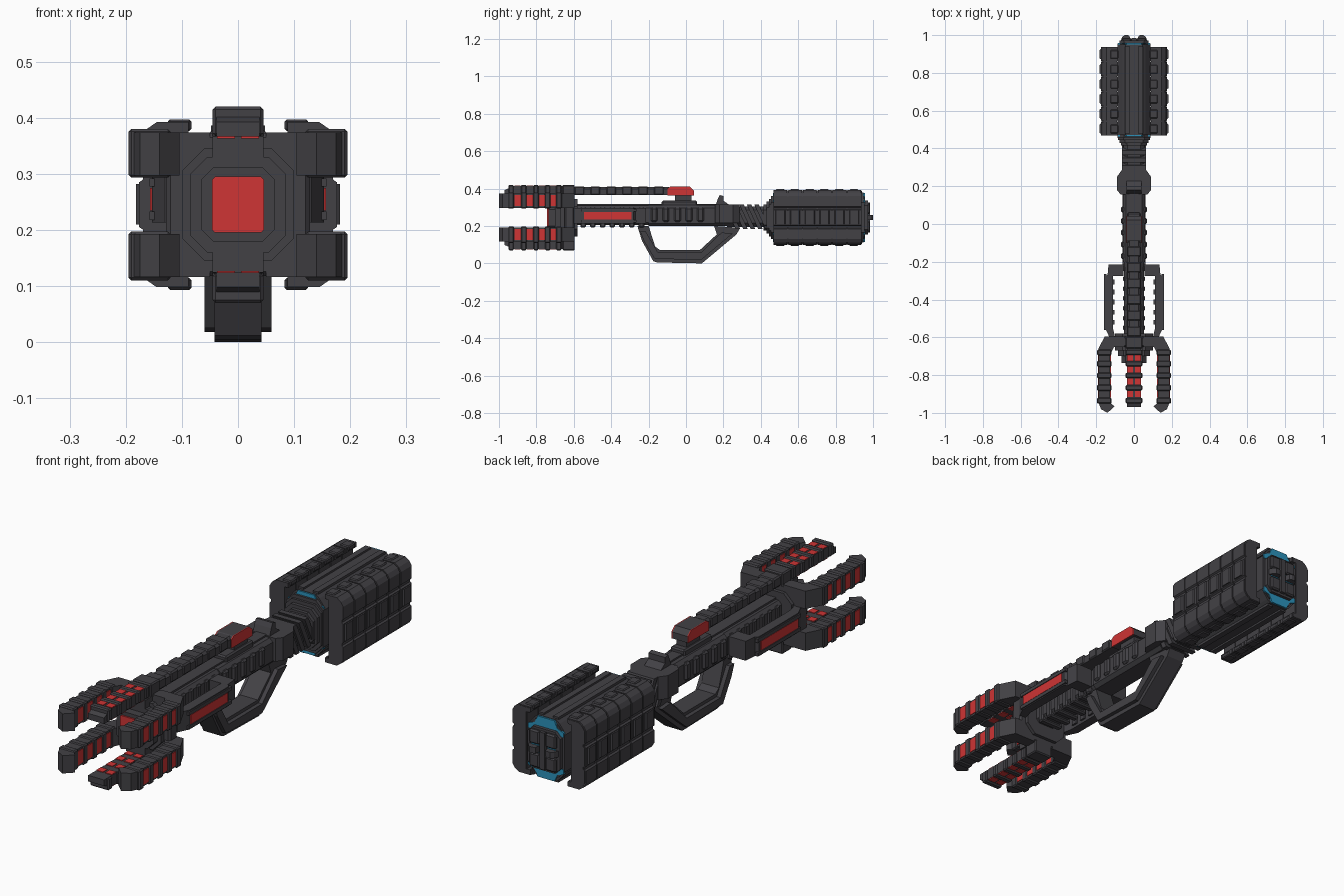
import bpy, bmesh, math

def mat(name, c):
    m = bpy.data.materials.new(name)
    m.diffuse_color = (*c, 1)
    return m

GREY = mat("gunmetal grey", (0.055, 0.053, 0.060))
RED = mat("signal red", (0.62, 0.035, 0.035))
CYAN = mat("glow cyan", (0.025, 0.29, 0.50))
ZC = 0.245  # height of the long axis


def prism(name, pts, axis, a, b, m=GREY, sx=1, flip=False):
    """Extrude a 2D profile along an axis; sx mirrors x, flip mirrors about the long axis."""
    bm = bmesh.new()
    def put(p, t):
        x, y, z = {'x': (t, p[0], p[1]), 'y': (p[0], t, p[1]), 'z': (p[0], p[1], t)}[axis]
        return bm.verts.new((x * sx, y, 2 * ZC - z if flip else z))
    lo = [put(p, a) for p in pts]
    hi = [put(p, b) for p in pts]
    n = len(pts)
    bm.faces.new(lo)
    bm.faces.new(hi)
    for i in range(n):
        bm.faces.new((lo[i], lo[(i + 1) % n], hi[(i + 1) % n], hi[i]))
    bmesh.ops.recalc_face_normals(bm, faces=bm.faces)
    me = bpy.data.meshes.new(name)
    bm.to_mesh(me)
    bm.free()
    me.materials.append(m)
    ob = bpy.data.objects.new(name, me)
    bpy.context.collection.objects.link(ob)
    return ob


def box(name, x0, x1, y0, y1, z0, z1, m=GREY, sx=1, flip=False, bevel=0):
    ob = prism(name, [(x0, y0), (x1, y0), (x1, y1), (x0, y1)], 'z', z0, z1, m, sx, flip)
    if bevel:
        mod = ob.modifiers.new("chamfer", 'BEVEL')
        mod.width, mod.segments = bevel, 1
    return ob


def octagon(rx, rz, c):
    q = [(rx, rz - c), (rx - c, rz), (c - rx, rz), (-rx, rz - c),
         (-rx, c - rz), (c - rx, -rz), (rx - c, -rz), (rx, c - rz)]
    return [(x, z + ZC) for x, z in q]


# ---- front hub and octagonal muzzle
box("hub_plate", -.128, .128, -.65, -.595, .118, .373, bevel=.008)
prism("hub_core", octagon(.10, .10, .04), 'y', -.67, -.58)
prism("muzzle_outer", octagon(.085, .085, .03), 'y', -.70, -.64)
prism("muzzle_inner", octagon(.066, .066, .022), 'y', -.735, -.69)
prism("muzzle_lens", octagon(.046, .05, .005), 'y', -.742, -.734, RED)

# ---- side claws, two on each side
STRIPES = (-.90, -.835, -.77, -.71)
RIBS = (-.935, -.867, -.802, -.74, -.68)
claw = [(.05, -.595), (.155, -.595), (.188, -.66), (.188, -.945), (.175, -.98), (.14, -1),
        (.104, -.965), (.126, -.945), (.126, -.69), (.105, -.65), (.05, -.65)]
for sx in (1, -1):
    for flip in (False, True):
        prism("side_claw", claw, 'z', .297, .374, GREY, sx, flip)
        for y in RIBS:
            box("claw_rib", .12, .195, y - .016, y + .016, .293, .380, GREY, sx, flip, .005)
        for y in STRIPES:
            for x in (.187, .123):
                box("claw_light", x, x + .004, y - .018, y + .018, .306, .366, RED, sx, flip)

# ---- centre claws, above and below
centre = [(-.595, .36), (-.595, .413), (-.92, .413), (-.97, .392), (-.97, .366), (-.70, .366)]
for flip in (False, True):
    prism("centre_claw", centre, 'x', -.038, .038, GREY, 1, flip)
    prism("centre_claw_root", [(-.70, .366), (-.70, .32), (-.6, .32), (-.6, .37)],
          'x', -.045, .045, GREY, 1, flip)
    for y in RIBS:
        box("centre_claw_rib", -.045, .045, y - .014, y + .014, .367, .42, GREY, 1, flip, .005)
    box("centre_claw_base", -.045, .045, -.66, -.595, .36, .42, GREY, 1, flip, .005)
    for y in STRIPES:
        for x in (-.037, .005):
            box("centre_claw_light", x, x + .032, y - .016, y + .016, .412, .416, RED, 1, flip)
            box("centre_claw_inner_light", x, x + .032, y - .016, y + .016, .363, .367, RED, 1, flip)

# ---- main receiver body with ribs
prism("receiver_front", [(x, z + .012) for x, z in octagon(.052, .053, .015)], 'y', -.6, -.2)
prism("receiver_rear", [(x, z + .01) for x, z in octagon(.058, .056, .015)], 'y', -.2, .24)
for i in range(7):
    y = -.55 + i * .052
    box("receiver_rib", -.057, .057, y - .015, y + .015, .192, .30, bevel=.006)
for i in range(5):
    y = -.17 + i * .062
    box("receiver_side_rib", -.068, .068, y - .018, y + .018, .222, .300, bevel=.008)
box("receiver_spine", -.025, .025, -.58, .2, .30, .318)

# ---- side pods with red strips
pod = [(.055, -.215), (.135, -.215), (.14, -.27), (.153, -.28), (.153, -.55), (.13, -.60),
       (.10, -.60), (.112, -.55), (.112, -.275), (.055, -.275)]
for sx in (1, -1):
    prism("side_pod", pod, 'z', .213, .297, GREY, sx)
    box("pod_frame_top", .145, .158, -.56, -.265, .277, .292, GREY, sx)
    box("pod_frame_bottom", .145, .158, -.56, -.265, .218, .233, GREY, sx)
    box("pod_strip", .152, .157, -.545, -.292, .235, .275, RED, sx)
    for i in range(5):
        y = -.52 + i * .053
        box("pod_tooth", .104, .115, y - .013, y + .013, .225, .285, GREY, sx)

# ---- top rail with red-sided sight
prism("top_rail", [(-.034, .366), (.034, .366), (.034, .398), (.024, .408), (-.024, .408), (-.034, .398)],
      'y', -.62, -.09)
for i in range(6):
    y = -.57 + i * .085
    box("rail_band", -.038, .038, y - .027, y + .027, .366, .412, bevel=.006)
sight = [(-.10, .362), (-.10, .40), (-.085, .41), (.02, .41), (.042, .39), (.042, .362)]
prism("sight_block", sight, 'x', -.036, .036)
for sx in (1, -1):
    prism("sight_side", sight, 'x', .036, .040, RED, sx)
box("sight_mount", -.035, .035, -.13, .06, .305, .335, bevel=.006)
box("sight_post", -.024, .024, -.06, .03, .32, .366)

# ---- hand guard loop below the body
guard = [(-.26, .20), (-.235, .12), (-.175, .012), (-.155, .005), (.085, .0), (.27, .155), (.29, .19),
         (.15, .20), (.165, .155), (.075, .072), (-.14, .072), (-.165, .09), (-.20, .2)]
prism("hand_guard", guard, 'x', -.042, .042)
guard_side = [(-.245, .17), (-.225, .12), (-.168, .025), (.08, .018), (.25, .16), (.19, .165),
              (.08, .058), (-.15, .058), (-.215, .17)]
prism("hand_guard_cheeks", guard_side, 'x', -.06, .06)

# ---- neck: collar, slanted ribs and flared socket
prism("collar", [(-.09, .18), (-.07, .155), (.07, .155), (.09, .18), (.09, .25), (.065, .285),
                 (-.065, .285), (-.09, .25)], 'z', .215, .315)
prism("collar_fin", [(.155, .30), (.17, .345), (.18, .365), (.20, .36), (.20, .335), (.25, .30)],
      'x', -.04, .04)
prism("neck", [(x, z + .005) for x, z in octagon(.055, .055, .02)], 'y', .22, .46)
for i in range(5):
    y = .205 + i * .040
    prism("neck_rib", [(y, .315), (y + .024, .315), (y + .084, .185), (y + .06, .185)], 'x', -.064, .064)
for i, (r, rz) in enumerate(((.068, .07), (.078, .085), (.085, .10))):
    prism("neck_flare", octagon(r, rz, .03), 'y', .415 + i * .015, .47)

# ---- rear block core
prism("block_core", octagon(.088, .115, .035), 'y', .455, .955)
for flip in (False, True):
    prism("core_cover", [(-.088, .33), (-.06, .365), (-.045, .378), (.045, .378), (.06, .365), (.088, .33)],
          'y', .47, .95, GREY, 1, flip)
    for x in (-.048, .022):
        box("core_ridge", x, x + .026, .48, .94, .37, .386, GREY, 1, flip)
    for y in (.464, .950):
        prism("glow_arch", [(-.085, .315), (-.085, .335), (-.055, .345), (-.04, .376), (.04, .376),
                            (.055, .345), (.085, .335), (.085, .315)], 'y', y, y + .008, CYAN, 1, flip)

# ---- rear cap
prism("rear_cap", octagon(.078, .09, .025), 'y', .95, .972)
box("rear_bar", -.012, .012, .96, .985, .165, .325)
for sx in (1, -1):
    box("rear_pad_top", .014, .064, .965, .985, .265, .325, GREY, sx, bevel=.006)
    box("rear_pad_bottom", .014, .064, .965, .985, .165, .225, GREY, sx, bevel=.006)
    box("rear_window", .02, .058, .968, .975, .229, .261, CYAN, sx)
    prism("rear_bump", [(.015, .96), (.024, .995), (.034, 1), (.05, 1), (.062, .99), (.075, .96)],
          'z', .232, .258, GREY, sx)

# ---- armour shells either side of the block
half = [(.088, .372), (.088, .392), (.145, .392), (.165, .378), (.176, .36), (.176, .305), (.169, .30),
        (.169, .29), (.176, .285)]
inner = [(.105, .355), (.105, .372)]
shell = half + [(x, 2 * ZC - z) for x, z in reversed(half)]
shell += [(x, 2 * ZC - z) for x, z in reversed(inner)] + inner
core_shell = [(ZX - .005 if ZX > .12 else ZX + .003, ZC + (z - ZC) * .975) for ZX, z in shell]
for sx in (1, -1):
    prism("shell_liner", core_shell, 'y', .473, .938, GREY, sx)
    for i in range(6):
        y = .468 + i * .079
        prism("shell_segment", shell, 'y', y, y + .073, GREY, sx)
        prism("shell_plate", [(.17, y + .006), (.182, y + .014), (.182, y + .058), (.17, y + .068)],
              'z', .21, .282, GREY, sx)
        for flip in (False, True):
            box("shell_tab", .083, .125, y + .012, y + .058, .376, .397, GREY, sx, flip, .004)
